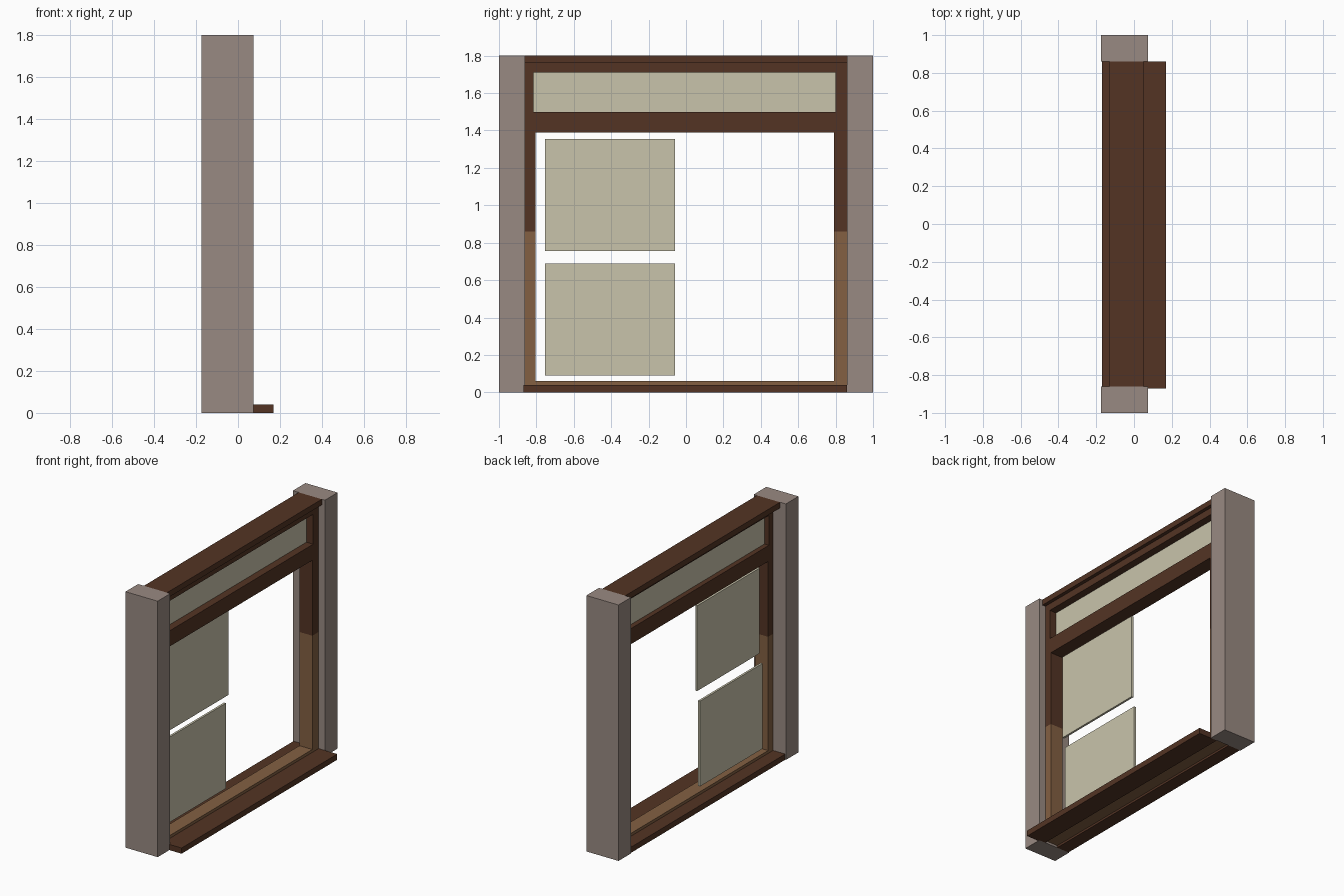
import bpy

if "Cube" in bpy.data.objects:
    bpy.data.objects.remove(bpy.data.objects["Cube"])


def srgb(h):
    out = []
    for i in (0, 2, 4):
        c = int(h[i:i + 2], 16) / 255
        out.append(c / 12.92 if c <= 0.04045 else ((c + 0.055) / 1.055) ** 2.4)
    return (*out, 1)


def material(name, colour):
    m = bpy.data.materials.new(name)
    m.diffuse_color = srgb(colour)
    m.use_nodes = True
    m.node_tree.nodes["Principled BSDF"].inputs["Base Color"].default_value = m.diffuse_color
    return m


DARK = material("dark_wood", "533424")
LIGHT = material("light_wood", "836042")
STONE = material("grey_wall", "998A82")
PANE = material("pale_glass", "C9C4AB")


def box(name, x, y, z, mat):
    """Box from (min, max) ranges on each axis."""
    bpy.ops.mesh.primitive_cube_add(size=1)
    ob = bpy.context.object
    ob.name = name
    ob.location = [(r[0] + r[1]) / 2 for r in (x, y, z)]
    ob.scale = [r[1] - r[0] for r in (x, y, z)]
    bpy.ops.object.transform_apply(location=True, rotation=False, scale=True)
    ob.data.materials.append(mat)
    return ob


FX = (-0.075, 0.025)   # frame depth
W = (-0.86, 0.86)      # width between the walls

# wall pillars
box("wall_pillar_left", (-0.175, 0.075), (-1, -0.86), (0, 1.8), STONE)
box("wall_pillar_right", (-0.175, 0.075), (0.86, 1), (0, 1.8), STONE)

# jambs: worn light wood below, dark wood above, slimmer beside the transom
for side, outer, inner, top_inner in (("left", -0.86, -0.805, -0.815),
                                      ("right", 0.86, 0.79, 0.80)):
    y, yt = sorted((outer, inner)), sorted((outer, top_inner))
    box("jamb_lower_" + side, FX, y, (0.02, 0.86), LIGHT)
    box("jamb_upper_" + side, FX, y, (0.86, 1.39), DARK)
    box("transom_jamb_" + side, FX, yt, (1.50, 1.71), DARK)

# horizontal frame members
box("bottom_rail", FX, W, (0.015, 0.06), LIGHT)
box("transom_bar", FX, W, (1.39, 1.50), DARK)
box("top_rail", FX, W, (1.71, 1.76), DARK)
box("head_cap", (-0.13, 0.05), W, (1.76, 1.8), DARK)

# sills on both sides
box("front_sill", (0.025, 0.17), (-0.87, 0.86), (0, 0.04), DARK)
box("back_sill", (-0.17, -0.075), W, (0, 0.04), DARK)

# panes
box("transom_pane", (-0.04, -0.028), (-0.815, 0.80), (1.50, 1.71), PANE)
box("upper_pane", (-0.045, -0.03), (-0.755, -0.06), (0.755, 1.355), PANE)
box("lower_pane", (-0.067, -0.052), (-0.755, -0.06), (0.09, 0.69), PANE)
